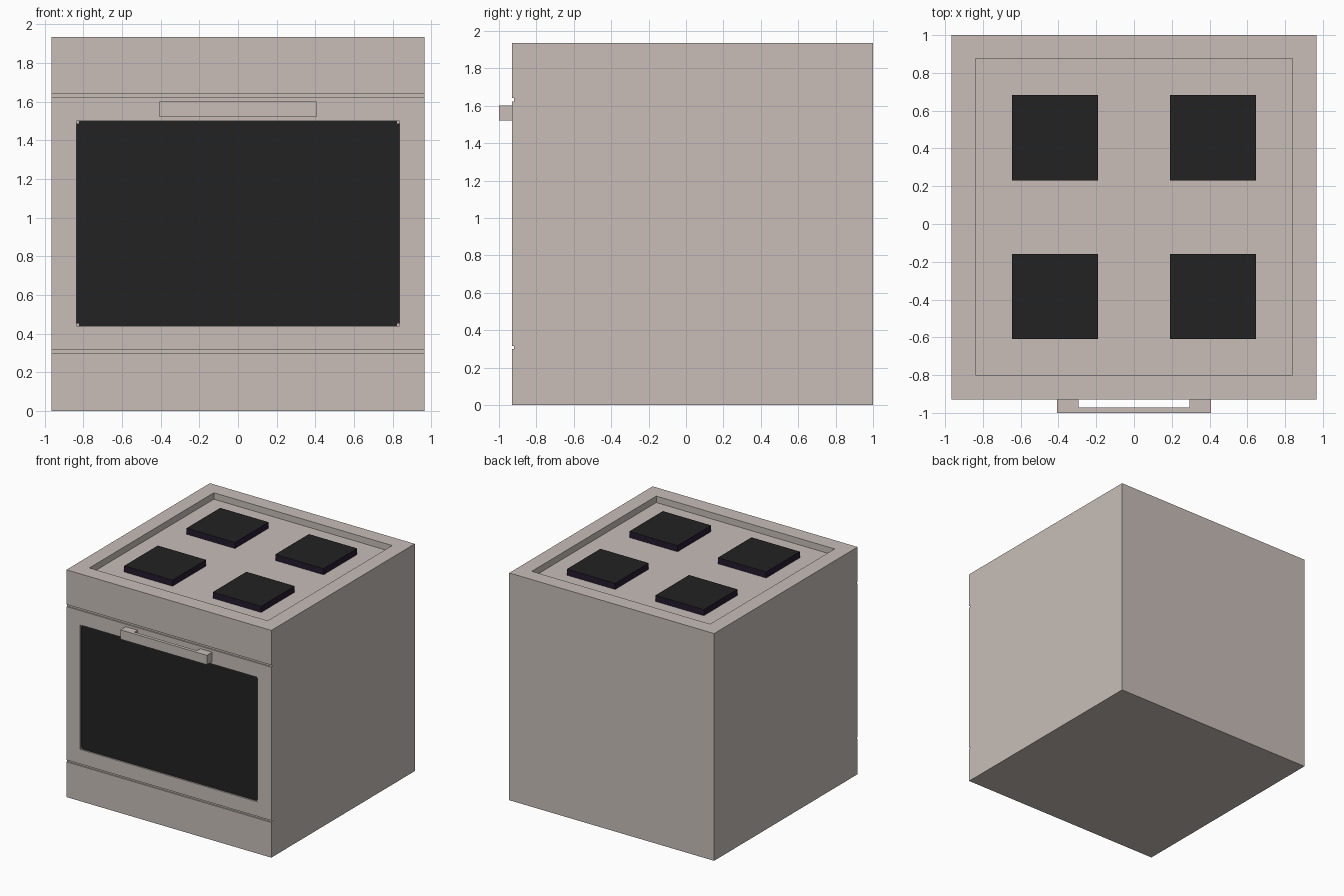
import bpy, bmesh

if "Cube" in bpy.data.objects:
    bpy.data.objects.remove(bpy.data.objects["Cube"])


def material(name, rgb):
    m = bpy.data.materials.new(name)
    m.diffuse_color = (*rgb, 1)
    m.use_nodes = True
    m.node_tree.nodes["Principled BSDF"].inputs["Base Color"].default_value = m.diffuse_color
    return m


enamel = material("warm grey enamel", (0.578, 0.515, 0.479))
black = material("black glass", (0.016, 0.016, 0.016))
plum = material("dark plum edge", (0.018, 0.010, 0.026))


def finish(name, bm, *mats):
    bmesh.ops.recalc_face_normals(bm, faces=bm.faces)
    me = bpy.data.meshes.new(name)
    bm.to_mesh(me)
    bm.free()
    for m in mats:
        me.materials.append(m)
    ob = bpy.data.objects.new(name, me)
    bpy.context.collection.objects.link(ob)
    return ob


def box(name, x, y, z, *mats):
    bm = bmesh.new()
    bmesh.ops.create_cube(bm, size=1)
    for v in bm.verts:
        v.co = [r[0] if c < 0 else r[1] for c, r in zip(v.co, (x, y, z))]
    return finish(name, bm, *mats)


def prism(name, points, offset, *mats):
    """Extrude a closed outline by an offset vector."""
    bm = bmesh.new()
    f = bm.faces.new([bm.verts.new(p) for p in points])
    g = bmesh.ops.extrude_face_region(bm, geom=[f])
    bmesh.ops.translate(bm, vec=offset,
                        verts=[e for e in g["geom"] if isinstance(e, bmesh.types.BMVert)])
    return finish(name, bm, *mats)


F, T = -0.93, 1.935  # front plane and top height

# Body: side profile with two shallow grooves across the front
profile = [(1, 0), (1, T), (F, T)]
for low, high in ((1.622, 1.64), (0.30, 0.316)):
    profile += [(F, high), (F + 0.01, high), (F + 0.01, low), (F, low)]
profile.append((F, 0))
body = prism("oven_body", [(-0.965, y, z) for y, z in profile], (1.93, 0, 0), enamel)

# Recesses for the hob and the door window
for cutter in (box("hob_cutter", (-0.84, 0.84), (-0.80, 0.875), (T - 0.055, 2.1), enamel),
               box("window_cutter", (-0.835, 0.835), (-1.1, F + 0.02), (0.44, 1.50), enamel)):
    mod = body.modifiers.new("recess", 'BOOLEAN')
    mod.operation, mod.solver, mod.object = 'DIFFERENCE', 'EXACT', cutter
    bpy.context.view_layer.objects.active = body
    bpy.ops.object.modifier_apply(modifier=mod.name)
    bpy.data.objects.remove(cutter)

# Door window glass with tiny corner blocks
box("door_glass", (-0.835, 0.835), (F + 0.012, F + 0.02), (0.44, 1.50), black)
for sx in (-1, 1):
    for z in (0.44, 1.488):
        box("window_corner", sorted((sx * 0.823, sx * 0.835)), (F + 0.008, F + 0.02),
            (z, z + 0.012), enamel)

# Door handle: bar with two stand-offs
outline = [(-0.407, F), (-0.407, -1), (0.407, -1), (0.407, F),
           (0.295, F), (0.295, -0.972), (-0.295, -0.972), (-0.295, F)]
prism("door_handle", [(x, y, 1.52) for x, y in outline], (0, 0, 0.08), enamel)

# Four hot plates: black tops, plum sides
for x in (-0.645, 0.19):
    for y in (-0.61, 0.23):
        plate = box("hot_plate", (x, x + 0.455), (y, y + 0.452), (T - 0.055, T - 0.003), black, plum)
        for p in plate.data.polygons:
            p.material_index = 0 if p.normal.z > 0.5 else 1
